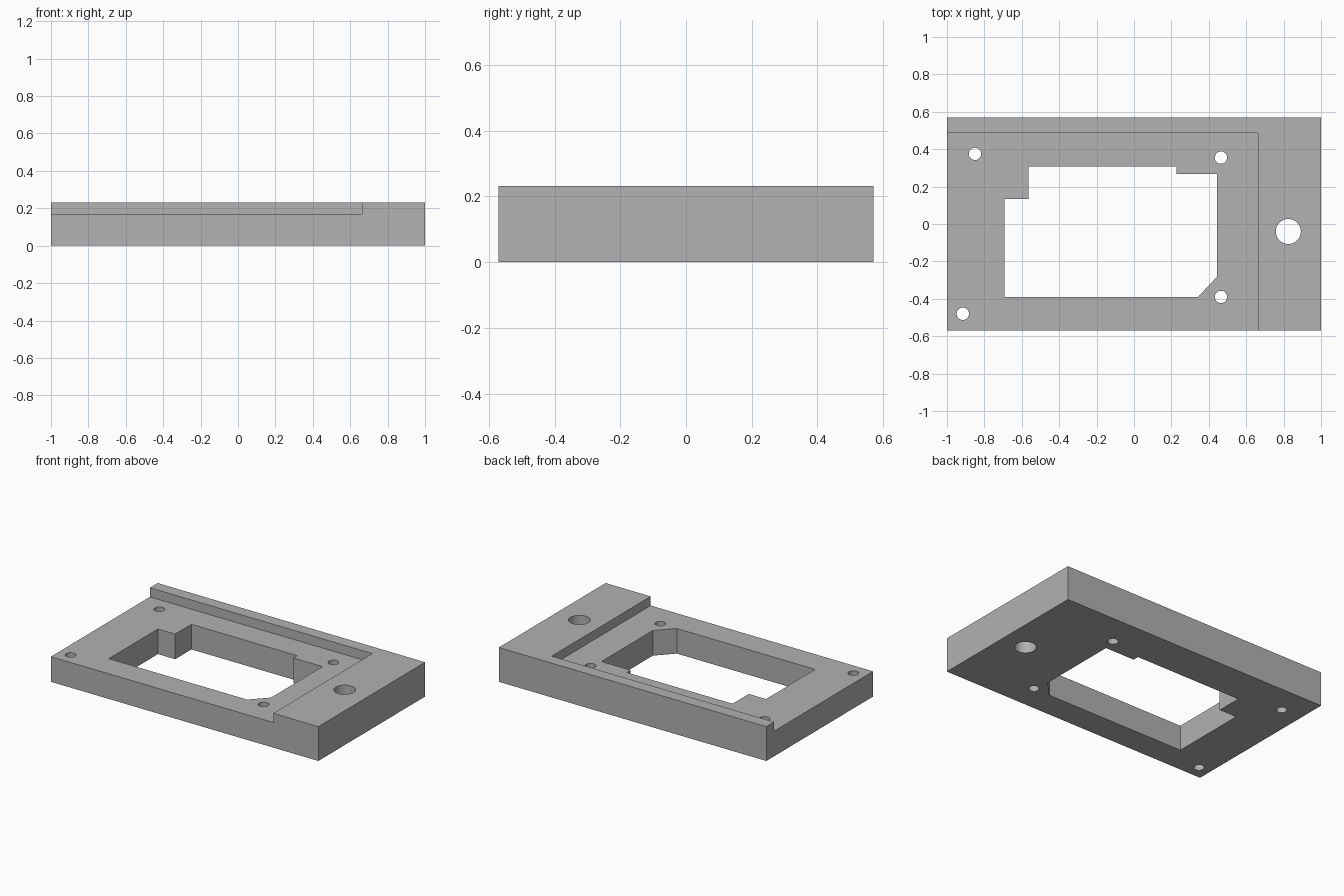
import bpy
import bmesh
from math import cos, sin, tau

cube = bpy.data.objects.get("Cube")
if cube:
    bpy.data.objects.remove(cube, do_unlink=True)

HALF_X, HALF_Y, HEIGHT = 1.0, 0.57, 0.232
FLOOR = 0.17  # height of the recessed floor

grey = bpy.data.materials.new("plain grey")
grey.use_nodes = True
colour = (0.445, 0.445, 0.445, 1)
grey.diffuse_color = colour
grey.node_tree.nodes["Principled BSDF"].inputs["Base Color"].default_value = colour


def prism(name, outline, bottom, top):
    """Extrude a counter-clockwise outline between two heights."""
    bm = bmesh.new()
    base = bm.faces.new([bm.verts.new((x, y, bottom)) for x, y in outline])
    new = bmesh.ops.extrude_face_region(bm, geom=[base])["geom"]
    verts = [v for v in new if isinstance(v, bmesh.types.BMVert)]
    bmesh.ops.translate(bm, verts=verts, vec=(0, 0, top - bottom))
    bmesh.ops.recalc_face_normals(bm, faces=bm.faces)
    mesh = bpy.data.meshes.new(name)
    bm.to_mesh(mesh)
    bm.free()
    mesh.materials.append(grey)
    obj = bpy.data.objects.new(name, mesh)
    bpy.context.collection.objects.link(obj)
    return obj


def rectangle(x0, x1, y0, y1):
    return [(x0, y0), (x1, y0), (x1, y1), (x0, y1)]


def circle(x, y, radius, sides=32):
    return [(x + radius * cos(tau * i / sides), y + radius * sin(tau * i / sides))
            for i in range(sides)]


def cut(target, name, outline, bottom=-0.1):
    """Subtract a prism that passes through the top of the target."""
    cutter = prism(name, outline, bottom, HEIGHT + 0.1)
    cutter.hide_render = True
    mod = target.modifiers.new(name, "BOOLEAN")
    mod.operation = "DIFFERENCE"
    mod.solver = "EXACT"
    mod.object = cutter
    bpy.context.view_layer.objects.active = target
    bpy.ops.object.modifier_apply(modifier=mod.name)
    bpy.data.objects.remove(cutter, do_unlink=True)


# Solid block
plate = prism("mounting_plate", rectangle(-HALF_X, HALF_X, -HALF_Y, HALF_Y), 0, HEIGHT)

# Recess open to the front and right, leaving a back rail and a left shelf
cut(plate, "recess", rectangle(-1.1, 0.663, -0.7, 0.487), FLOOR)

# Stepped window with one bevelled corner
window = [(-0.693, -0.39), (0.342, -0.39), (0.445, -0.281), (0.445, 0.267),
          (0.227, 0.267), (0.227, 0.308), (-0.564, 0.308), (-0.564, 0.135),
          (-0.693, 0.135)]
cut(plate, "window", window)

# Four screw holes and one larger cable hole
screws = [(-0.85, 0.375), (0.465, 0.355), (0.465, -0.39), (-0.915, -0.48)]
for x, y in screws:
    cut(plate, "screw_hole", circle(x, y, 0.033))
cut(plate, "cable_hole", circle(0.825, -0.04, 0.067))

# Smooth hole walls, crisp edges elsewhere
bpy.ops.object.select_all(action="DESELECT")
plate.select_set(True)
bpy.context.view_layer.objects.active = plate
bpy.ops.object.shade_smooth_by_angle(angle=0.52)
